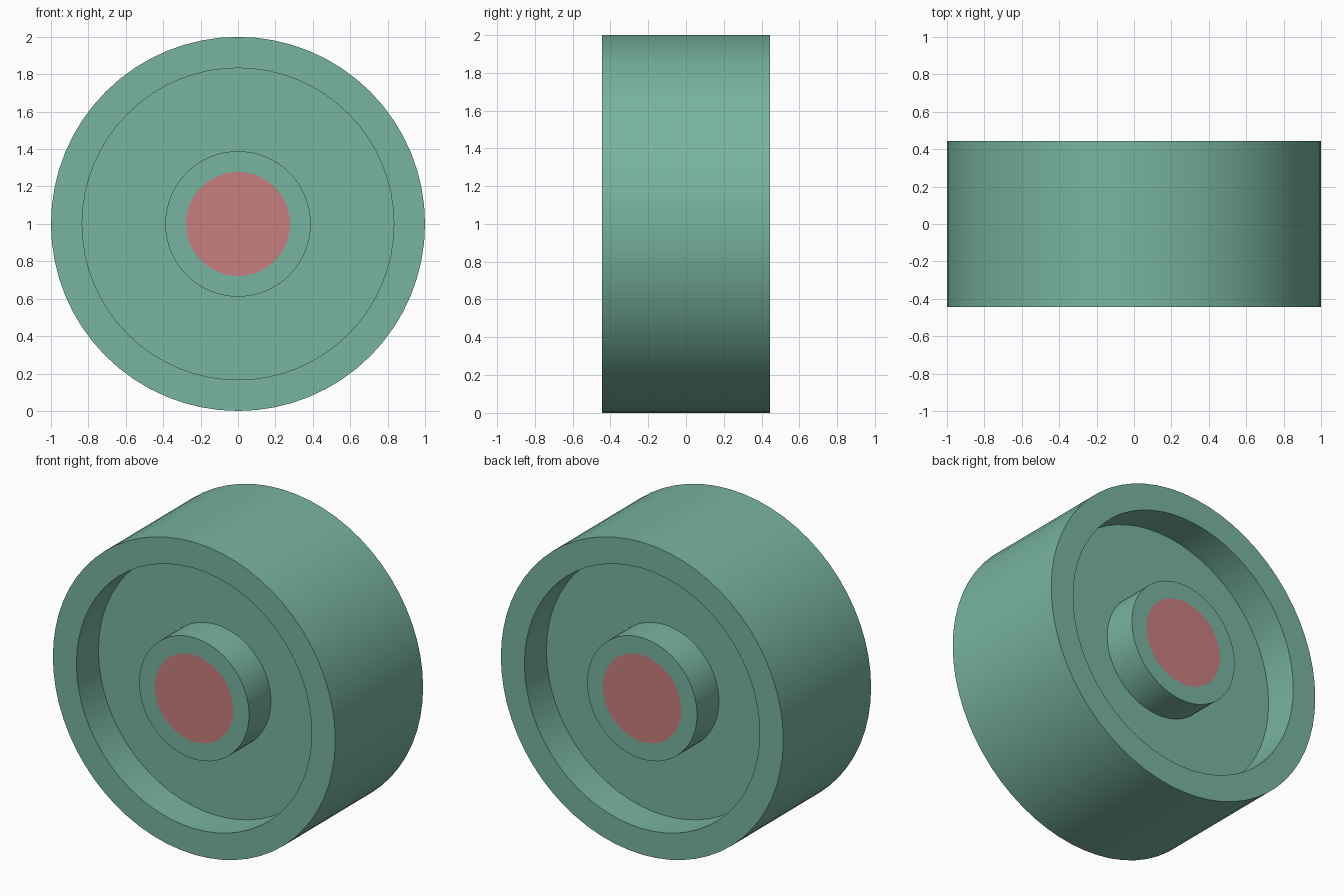
import bpy, bmesh, math

if "Cube" in bpy.data.objects:
    bpy.data.objects.remove(bpy.data.objects["Cube"])

SEG = 64
U = 1 / 18            # the wheel is laid out in eighteenths of its radius
HALF, WEB = 8 * U, 4 * U
RIM, HUB, AXLE = 15 * U, 7 * U, 5 * U


def material(name, srgb):
    lin = [((c / 255 + 0.055) / 1.055) ** 2.4 for c in srgb]
    m = bpy.data.materials.new(name)
    m.diffuse_color = (*lin, 1)
    m.use_nodes = True
    m.node_tree.nodes["Principled BSDF"].inputs["Base Color"].default_value = m.diffuse_color
    return m


# half section from the axle face out to the tread, then mirrored to the back
half = [(AXLE, -HALF), (HUB, -HALF), (HUB, -WEB),
        (RIM, -WEB), (RIM, -HALF), (1.0, -HALF)]
profile = half + [(r, -y) for r, y in reversed(half)]

# lathe the section around the y axis
bm = bmesh.new()
rings = []
for r, y in profile:
    rings.append([bm.verts.new((r * math.cos(2 * math.pi * i / SEG), y,
                                1 + r * math.sin(2 * math.pi * i / SEG)))
                  for i in range(SEG)])
for a, b in zip(rings, rings[1:]):
    for i in range(SEG):
        j = (i + 1) % SEG
        bm.faces.new((a[i], a[j], b[j], b[i]))

# painted axle ends, flush with the hub
for ring in (rings[0], rings[-1]):
    bm.faces.new(ring).material_index = 1
bmesh.ops.recalc_face_normals(bm, faces=bm.faces)

mesh = bpy.data.meshes.new("wheel")
bm.to_mesh(mesh)
bm.free()
wheel = bpy.data.objects.new("wheel", mesh)
bpy.context.collection.objects.link(wheel)
mesh.materials.append(material("sage green", (120, 180, 160)))
mesh.materials.append(material("dusty red", (200, 126, 126)))

# smooth round walls, crisp corners
bpy.context.view_layer.objects.active = wheel
wheel.select_set(True)
bpy.ops.object.shade_smooth_by_angle(angle=math.radians(35))
